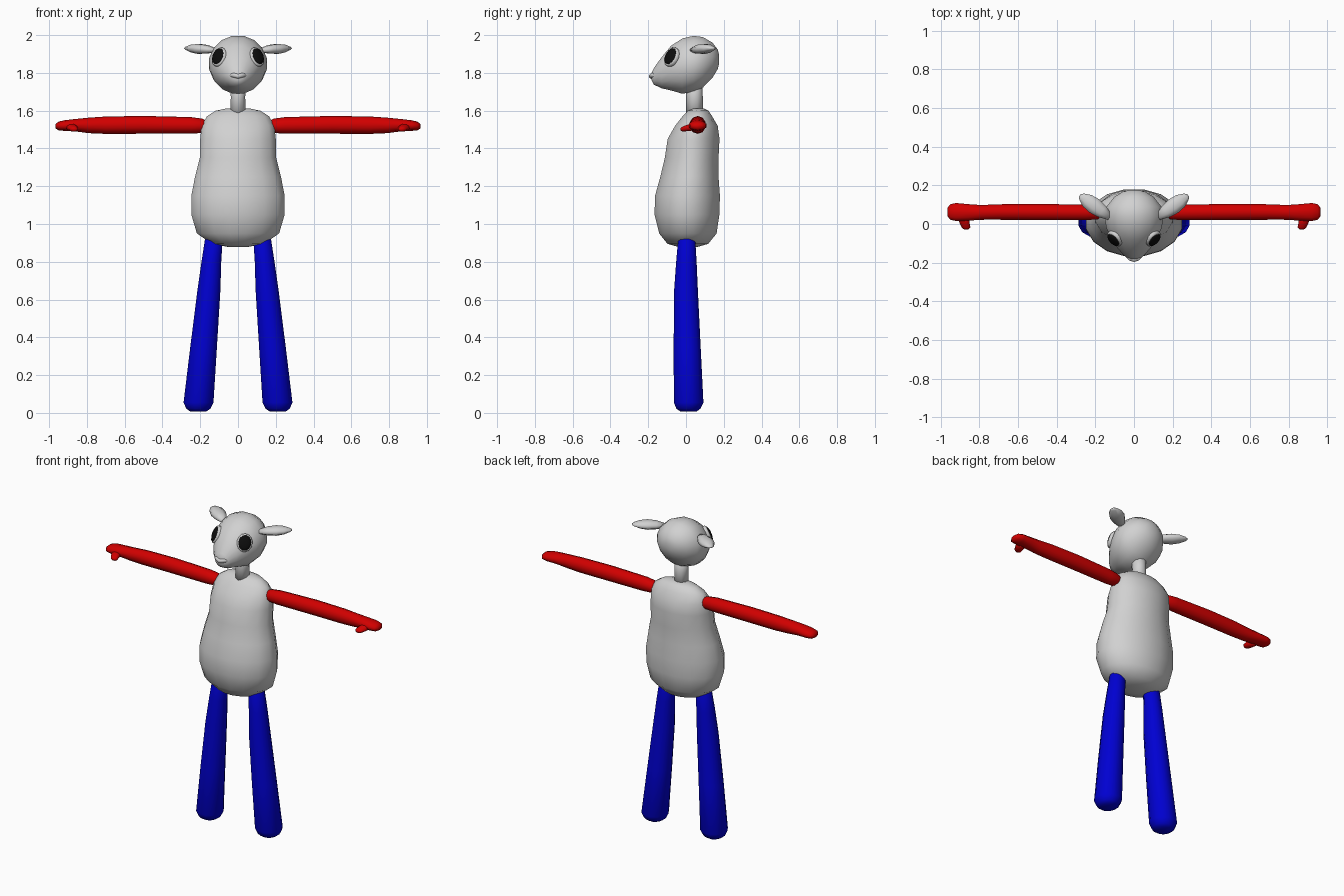
import bpy, bmesh, math
from mathutils import Vector, Matrix


def material(name, rgb):
    m = bpy.data.materials.new(name)
    m.diffuse_color = (*rgb, 1)
    return m


GREY = material("wool grey", (0.64, 0.64, 0.64))
RED = material("sleeve red", (0.64, 0.0, 0.0))
BLUE = material("trouser blue", (0.0, 0.0, 0.64))
BLACK = material("eye black", (0.004, 0.004, 0.004))


def finish(name, bm, mat):
    bmesh.ops.recalc_face_normals(bm, faces=bm.faces)
    me = bpy.data.meshes.new(name)
    bm.to_mesh(me)
    bm.free()
    me.materials.append(mat)
    for p in me.polygons:
        p.use_smooth = True
    ob = bpy.data.objects.new(name, me)
    bpy.context.collection.objects.link(ob)
    return ob


def loft(name, axis, rows, mat, sides=12, mirror=1, matrix=None):
    """Skin elliptical rings; a row is (position, centre u, centre v, radius u, radius v)."""
    bm = bmesh.new()
    rings = []
    for t, cu, cv, ru, rv in rows:
        ring = []
        for i in range(sides):
            a = 2 * math.pi * (i + 0.5) / sides
            u, v = cu + ru * math.cos(a), cv + rv * math.sin(a)
            co = {"x": (t, u, v), "y": (u, t, v), "z": (u, v, t)}[axis]
            co = matrix @ Vector(co) if matrix else Vector(co)
            ring.append(bm.verts.new((co.x * mirror, co.y, co.z)))
        rings.append(ring)
    for a, b in zip(rings, rings[1:]):
        for i in range(sides):
            j = (i + 1) % sides
            bm.faces.new((a[i], a[j], b[j], b[i]))
    bm.faces.new(rings[0])
    bm.faces.new(rings[-1])
    return finish(name, bm, mat)


# Pear-shaped torso
loft("body", "z", [
    (0.878, 0, 0.01, 0.05, 0.05), (0.895, 0, 0.01, 0.14, 0.11),
    (0.95, 0, 0.01, 0.222, 0.155), (1.05, 0, 0.005, 0.252, 0.175),
    (1.15, 0, 0.008, 0.252, 0.175), (1.25, 0, 0.018, 0.232, 0.157),
    (1.35, 0, 0.03, 0.206, 0.145), (1.45, 0, 0.04, 0.204, 0.14),
    (1.52, 0, 0.055, 0.196, 0.115), (1.57, 0, 0.06, 0.168, 0.08),
    (1.60, 0, 0.065, 0.12, 0.055), (1.612, 0, 0.065, 0.06, 0.03)], GREY, 16)

# Neck
loft("neck", "z", [(1.57, 0, 0.045, 0.044, 0.046),
                   (1.67, 0, 0.045, 0.04, 0.044),
                   (1.76, 0, 0.04, 0.045, 0.045)], GREY, 10)

# Head, from muzzle to back of skull
loft("head", "y", [
    (-0.182, 0, 1.78, 0.02, 0.02), (-0.17, 0, 1.782, 0.045, 0.045),
    (-0.13, 0, 1.80, 0.083, 0.083), (-0.08, 0, 1.825, 0.118, 0.12),
    (-0.02, 0, 1.836, 0.146, 0.149), (0.04, 0, 1.848, 0.156, 0.151),
    (0.09, 0, 1.856, 0.144, 0.136), (0.14, 0, 1.867, 0.104, 0.095),
    (0.168, 0, 1.872, 0.058, 0.053), (0.176, 0, 1.873, 0.02, 0.02)], GREY, 16)

# Nose: wide pad above a short stem
loft("nose", "x", [(-0.044, -0.165, 1.787, 0.006, 0.006),
                   (-0.025, -0.177, 1.788, 0.013, 0.013),
                   (0, -0.185, 1.782, 0.012, 0.013),
                   (0.025, -0.177, 1.788, 0.013, 0.013),
                   (0.044, -0.165, 1.787, 0.006, 0.006)], GREY, 8)
loft("nose_stem", "z", [(1.745, 0, -0.166, 0.008, 0.008),
                        (1.785, 0, -0.182, 0.013, 0.01)], GREY, 8)

# Eye frame: local z is the outward direction
out = Vector((0.64, -0.66, 0.39)).normalized()
up = (Vector((0.2, 0, 1)) - out * out.dot(Vector((0.2, 0, 1)))).normalized()
side_dir = up.cross(out)
eye_frame = Matrix((side_dir, up, out)).transposed().to_4x4()
eye_frame.translation = Vector((0.103, -0.079, 1.886))

# Ear frame: local x points along the ear
ear_frame = Matrix.Translation((0.125, 0.035, 1.925)) @ Matrix.Rotation(math.radians(36), 4, "Z")

for s, label in ((1, "left"), (-1, "right")):
    loft(label + "_ear", "x", [
        (0, 0, -0.004, 0.018, 0.012), (0.05, 0, 0, 0.038, 0.024),
        (0.10, 0, 0.002, 0.046, 0.028), (0.145, 0, 0.004, 0.040, 0.022),
        (0.18, 0, 0.005, 0.022, 0.010), (0.192, 0, 0.005, 0.008, 0.004)],
        GREY, 8, s, ear_frame)

    # Raised rim around a domed black eye
    loft(label + "_eye_rim", "z", [
        (-0.03, 0, 0, 0.046, 0.055), (0.000, 0, 0, 0.046, 0.054),
        (0.006, 0, 0, 0.040, 0.048)], GREY, 14, s, eye_frame)
    loft(label + "_eye", "z", [
        (0.0, 0, 0, 0.040, 0.048), (0.009, 0, 0, 0.037, 0.045),
        (0.015, 0, 0, 0.024, 0.029), (0.017, 0, 0, 0.008, 0.010)],
        BLACK, 14, s, eye_frame)

    # Straight outstretched arm ending in a mitten hand with a thumb
    loft(label + "_arm", "x", [
        (0.165, 0.06, 1.52, 0.025, 0.025), (0.19, 0.06, 1.52, 0.038, 0.038),
        (0.25, 0.06, 1.522, 0.042, 0.044), (0.50, 0.062, 1.525, 0.044, 0.047),
        (0.70, 0.062, 1.523, 0.042, 0.046), (0.79, 0.06, 1.522, 0.040, 0.041),
        (0.86, 0.06, 1.523, 0.045, 0.033), (0.92, 0.062, 1.521, 0.049, 0.028),
        (0.95, 0.062, 1.519, 0.042, 0.023), (0.965, 0.062, 1.518, 0.022, 0.012)],
        RED, 10, s)
    loft(label + "_thumb", "y", [
        (-0.028, 0.868, 1.502, 0.012, 0.008), (-0.018, 0.868, 1.503, 0.024, 0.014),
        (0.005, 0.876, 1.508, 0.028, 0.018), (0.045, 0.885, 1.516, 0.034, 0.022)],
        RED, 8, s)

    # Splayed leg with a rounded foot end
    loft(label + "_leg", "z", [
        (0.008, 0.21, 0.013, 0.045, 0.045), (0.022, 0.21, 0.013, 0.066, 0.066),
        (0.055, 0.209, 0.014, 0.082, 0.081), (0.35, 0.182, 0.006, 0.073, 0.074),
        (0.65, 0.154, 0.0, 0.063, 0.065), (0.80, 0.141, 0.002, 0.054, 0.056),
        (0.93, 0.127, 0.004, 0.048, 0.046), (0.96, 0.125, 0.004, 0.03, 0.03)],
        BLUE, 12, s)
